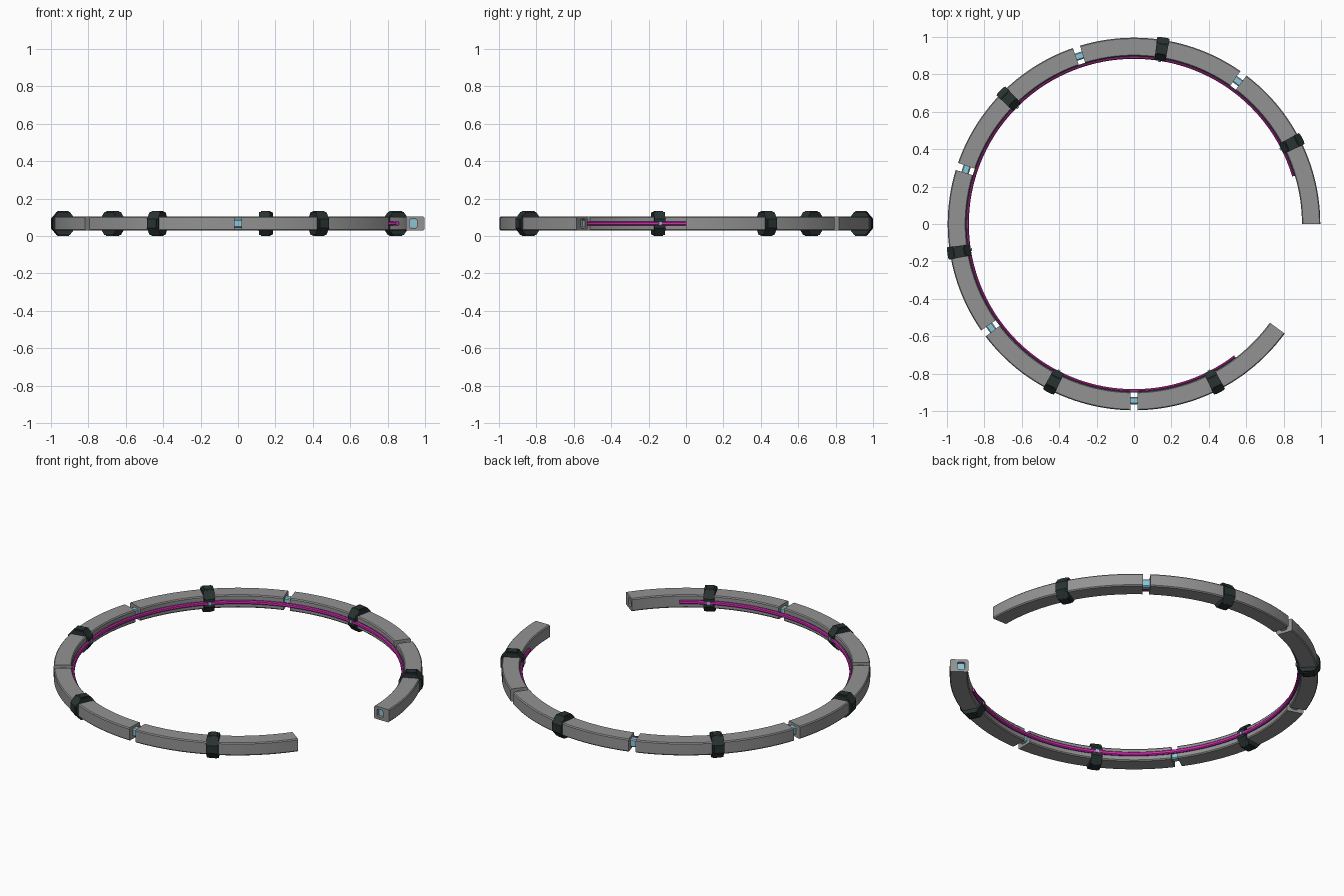
import bpy, bmesh, math

cube = bpy.data.objects.get("Cube")
if cube:
    bpy.data.objects.remove(cube, do_unlink=True)

STEP = 54          # degrees covered by each segment
COUNT = 6
GAP = 1.15         # half gap between segments, degrees
MID = 0.067        # height of the ring's centre line
RAD = 0.947        # radius of the ring's centre line
END = STEP * COUNT
DEPTH = 1.2        # depth of the end sockets, degrees


def material(name, r, g, b):
    m = bpy.data.materials.new(name)
    m.use_nodes = True
    m.diffuse_color = (r, g, b, 1)
    node = m.node_tree.nodes["Principled BSDF"]
    node.inputs["Base Color"].default_value = (r, g, b, 1)
    node.inputs["Roughness"].default_value = 0.6
    return m


GREY = material("housing grey", 0.29, 0.29, 0.29)
BLACK = material("strap black", 0.022, 0.032, 0.032)
PINK = material("strip magenta", 0.7, 0.025, 0.48)
BLUE = material("connector blue", 0.26, 0.56, 0.67)
DARK = material("channel dark grey", 0.05, 0.05, 0.05)


def chamfered(w, h, cw, ch):
    """Eight-sided section, half sizes w and h, corners cut by cw and ch."""
    return [(w, ch - h), (w, h - ch), (w - cw, h), (cw - w, h),
            (-w, h - ch), (-w, ch - h), (cw - w, -h), (w - cw, -h)]


def sweep(name, section, radius, start, end, mat, z=MID):
    """Sweep a closed section round the z axis between two angles."""
    steps = max(1, round((end - start) / 2))
    bm = bmesh.new()
    rings = []
    for i in range(steps + 1):
        a = math.radians(start + (end - start) * i / steps)
        rings.append([bm.verts.new(((radius + x) * math.cos(a), (radius + x) * math.sin(a), z + h))
                      for x, h in section])
    n = len(section)
    for p, q in zip(rings, rings[1:]):
        for j in range(n):
            k = (j + 1) % n
            bm.faces.new((p[j], p[k], q[k], q[j]))
    bm.faces.new(rings[0])
    bm.faces.new(rings[-1])
    bmesh.ops.recalc_face_normals(bm, faces=bm.faces[:])
    mesh = bpy.data.meshes.new(name)
    bm.to_mesh(mesh)
    bm.free()
    mesh.materials.append(mat)
    ob = bpy.data.objects.new(name, mesh)
    bpy.context.collection.objects.link(ob)
    smooth(ob)
    return ob


def smooth(ob):
    bpy.ops.object.select_all(action="DESELECT")
    ob.select_set(True)
    bpy.context.view_layer.objects.active = ob
    bpy.ops.object.shade_smooth_by_angle(angle=math.radians(25))


housing = chamfered(0.049, 0.038, 0.005, 0.006)
strap = chamfered(0.061, 0.062, 0.030, 0.038)
strap_rim = chamfered(0.063, 0.067, 0.037, 0.044)
tenon = chamfered(0.020, 0.023, 0.006, 0.006)
button = chamfered(0.004, 0.009, 0.001, 0.003)


def socket(ob, start, end):
    """Cut a connector socket into a free end of the housing."""
    cutter = sweep("socket_cutter", tenon, 0.937, start, end, GREY)
    cutter.hide_render = True
    mod = ob.modifiers.new("socket", "BOOLEAN")
    mod.operation = "DIFFERENCE"
    mod.solver = "EXACT"
    mod.object = cutter
    bpy.context.view_layer.objects.active = ob
    bpy.ops.object.modifier_apply(modifier=mod.name)
    bpy.data.objects.remove(cutter, do_unlink=True)
    smooth(ob)


for i in range(COUNT):
    lo, hi = i * STEP, (i + 1) * STEP
    middle = lo + STEP / 2
    # Curved housing segment; the two free ends have no gap
    body = sweep(f"housing_{i}", housing, RAD, lo + (GAP if i else 0),
                 hi - (GAP if i < COUNT - 1 else 0), GREY)
    if i == 0:
        socket(body, -1, DEPTH)
    if i == COUNT - 1:
        socket(body, END - DEPTH, END + 1)
    # Strap clamp with a raised centre band and a small inner button
    sweep(f"strap_{i}", strap, RAD, middle - 1.9, middle + 1.9, BLACK)
    sweep(f"strap_band_{i}", strap_rim, RAD, middle - 1.3, middle + 1.3, BLACK)
    sweep(f"strap_button_{i}", button, 0.881, middle - 0.5, middle + 0.5, BLUE)
    # Connector bridging the gap to the next segment
    if i < COUNT - 1:
        sweep(f"connector_{i}", tenon, 0.944, hi - 2, hi + 2, BLUE)

# Connector faces at the bottom of the end sockets
face = chamfered(0.019, 0.022, 0.006, 0.006)
sweep("end_connector_start", face, 0.937, DEPTH - 0.1, DEPTH + 0.4, BLUE)
sweep("end_connector_end", face, 0.937, END - DEPTH - 0.4, END - DEPTH + 0.1, BLUE)

# Light strip round the inner wall, on its dark backing
sweep("strip_channel", chamfered(0.004, 0.009, 0.001, 0.001), 0.897, 16.7, 307.3, DARK)
sweep("light_strip", chamfered(0.007, 0.011, 0.005, 0.005), 0.890, 16.7, 307.3, PINK)
